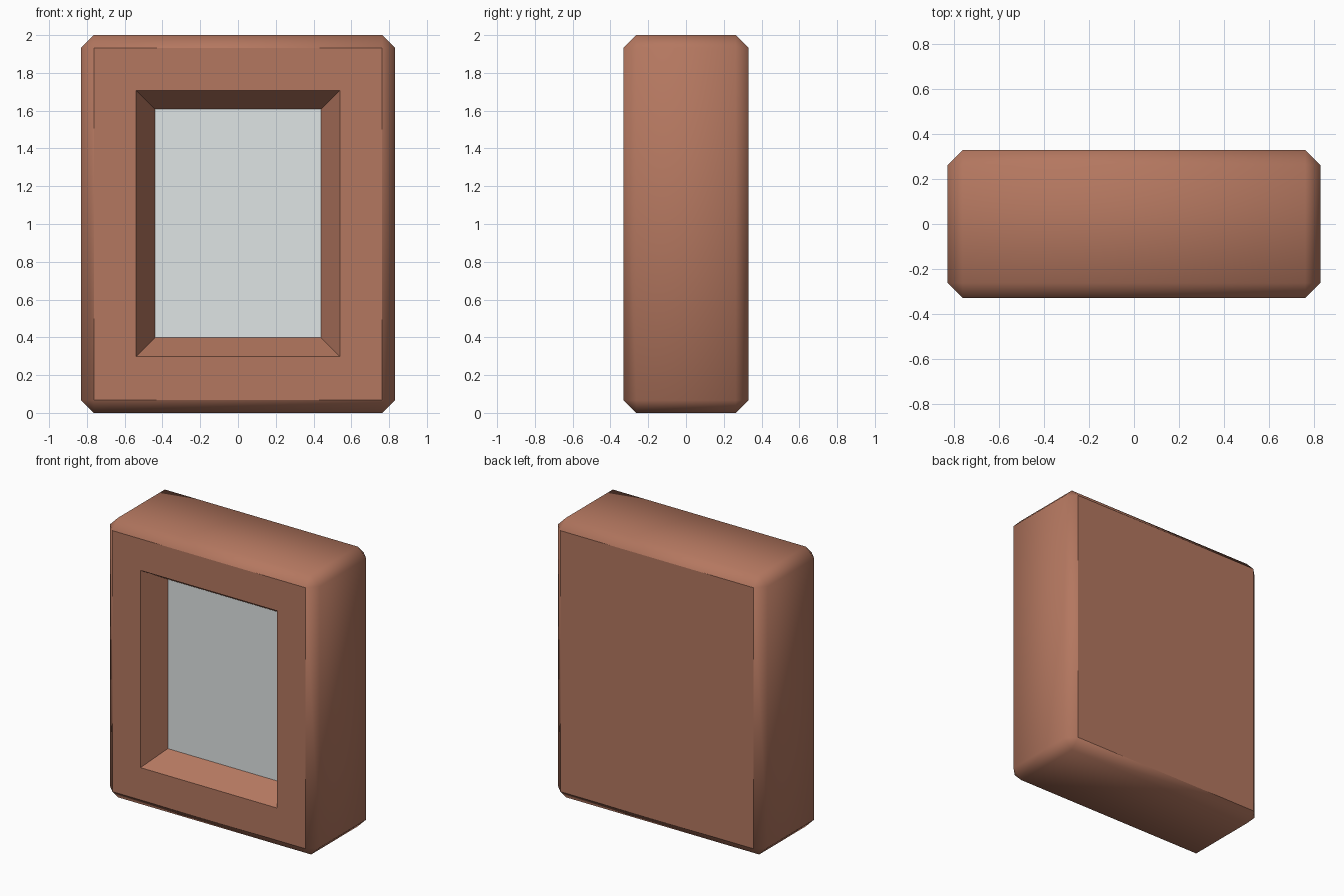
import bpy, bmesh
from mathutils import Vector

if "Cube" in bpy.data.objects:
    bpy.data.objects.remove(bpy.data.objects["Cube"])


def material(name, color):
    m = bpy.data.materials.new(name)
    m.diffuse_color = (*color, 1)
    m.use_nodes = True
    m.node_tree.nodes["Principled BSDF"].inputs["Base Color"].default_value = m.diffuse_color
    return m


clay = material("brown_clay", (0.456, 0.185, 0.116))
glass = material("pale_grey", (0.74, 0.78, 0.78))

W, D, H, CHAMFER = 0.83, 0.33, 2.0, 0.067
MID = 1.003   # height of the opening's centre

bm = bmesh.new()

# Chamfered block
bmesh.ops.create_cube(bm, size=1)
for v in bm.verts:
    v.co = Vector((v.co.x * 2 * W, v.co.y * 2 * D, (v.co.z + 0.5) * H))
bmesh.ops.bevel(bm, geom=bm.edges[:], offset=CHAMFER, segments=1,
                affect='EDGES', profile=0.5)
bm.normal_update()
for f in bm.faces:
    f.smooth = abs(f.normal.y) < 0.99   # broad front and back stay flat


def place(face, half_x, half_z, y):
    """Fit a four-sided face to a rectangle facing the front."""
    for v in face.verts:
        v.co = Vector((half_x if v.co.x > 0 else -half_x, y,
                       MID + (half_z if v.co.z > MID else -half_z)))


# Opening in the front with a sloping reveal
front = min(bm.faces, key=lambda f: f.calc_center_median().y)
bmesh.ops.inset_region(bm, faces=[front], thickness=0.1)
place(front, 0.54, 0.705, -D)
bmesh.ops.inset_region(bm, faces=[front], thickness=0.1)
place(front, 0.44, 0.605, -D + 0.165)
front.material_index = 1   # recessed pane
bm.normal_update()

mesh = bpy.data.meshes.new("window_block")
bm.to_mesh(mesh)
bm.free()
mesh.materials.append(clay)
mesh.materials.append(glass)
block = bpy.data.objects.new("window_block", mesh)
bpy.context.collection.objects.link(block)
